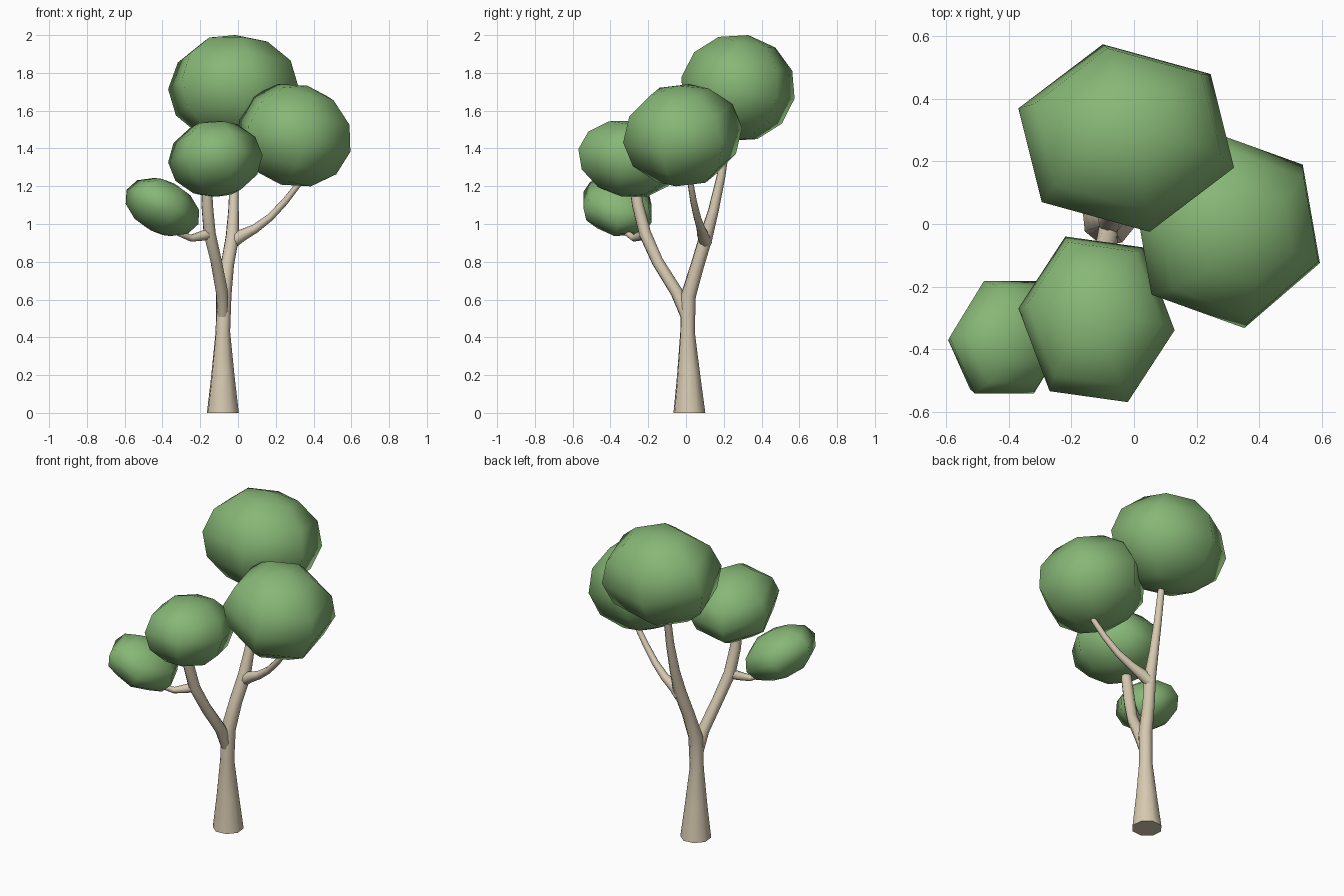
import bpy, bmesh
from math import sin, cos, pi, sqrt
from mathutils import Vector

if "Cube" in bpy.data.objects:
    bpy.data.objects.remove(bpy.data.objects["Cube"])


def material(name, rgb):
    m = bpy.data.materials.new(name)
    m.diffuse_color = (*rgb, 1)
    m.use_nodes = True
    m.node_tree.nodes["Principled BSDF"].inputs["Base Color"].default_value = m.diffuse_color
    return m


LEAF = material("leaf_green", (0.24, 0.47, 0.18))
BARK = material("bark_beige", (0.68, 0.59, 0.44))


def loft(name, rings, start, end, mat):
    """Skin a stack of rings; start/end are optional pole points, otherwise flat caps."""
    bm = bmesh.new()
    rows = [[bm.verts.new(p) for p in r] for r in rings]
    n = len(rows[0])
    for a, b in zip(rows, rows[1:]):
        for i in range(n):
            j = (i + 1) % n
            bm.faces.new((a[i], a[j], b[j], b[i]))
    for row, pole in ((rows[0], start), (rows[-1], end)):
        if pole is None:
            bm.faces.new(row)
        else:
            v = bm.verts.new(pole)
            for i in range(n):
                bm.faces.new((row[i], row[(i + 1) % n], v))
    bmesh.ops.recalc_face_normals(bm, faces=bm.faces)
    for f in bm.faces:
        f.smooth = len(f.verts) <= 4
    me = bpy.data.meshes.new(name)
    bm.to_mesh(me)
    bm.free()
    me.materials.append(mat)
    ob = bpy.data.objects.new(name, me)
    bpy.context.collection.objects.link(ob)
    return ob


def foliage(name, center, p0, p1, pole):
    """Tilted six-sided ellipsoid: two neighbouring equator corners (x, y) and its pole."""
    c, w = Vector(center), Vector(pole)
    p, q = (Vector((x, y, -(w.x * x + w.y * y) / w.z)) for x, y in (p0, p1))
    b = (q - p / 2) / (sqrt(3) / 2)
    rings = []
    for k in range(-2, 3):
        lat = k * pi / 6
        rings.append([c + w * sin(lat) + (p * cos(i * pi / 3) + b * sin(i * pi / 3)) * cos(lat)
                      for i in range(6)])
    loft(name, rings, c - w, c + w, LEAF)


def limb(name, pts, sides=8, flat_start=False):
    """Tapered tube through (x, y, z, radius) points."""
    P = [Vector(p[:3]) for p in pts]
    rings, ref = [], Vector((0.3, 1, 0.1))
    for i, p in enumerate(P):
        t = (P[min(i + 1, len(P) - 1)] - P[max(i - 1, 0)]).normalized()
        if i == 0 and flat_start:
            t = Vector((0, 0, 1))
        u = (ref - t * ref.dot(t)).normalized()
        v = t.cross(u)
        ref = u
        rings.append([p + (u * cos(2 * pi * k / sides) + v * sin(2 * pi * k / sides)) * pts[i][3]
                      for k in range(sides)])
    loft(name, rings, None, None, BARK)


# Trunk continuing into the rear bough
limb("trunk", [(-0.08, 0.018, 0, 0.088), (-0.08, 0.014, 0.2, 0.064), (-0.08, 0.008, 0.43, 0.040),
               (-0.075, 0.012, 0.62, 0.042), (-0.057, 0.06, 0.78, 0.037), (-0.03, 0.105, 0.93, 0.037),
               (-0.024, 0.145, 1.07, 0.029), (-0.02, 0.185, 1.25, 0.024), (-0.02, 0.225, 1.5, 0.02)],
     flat_start=True)
# Front bough
limb("front_bough", [(-0.08, 0.005, 0.5, 0.03), (-0.085, -0.05, 0.64, 0.034), (-0.115, -0.15, 0.8, 0.032),
                     (-0.15, -0.217, 0.95, 0.034), (-0.163, -0.255, 1.1, 0.032), (-0.165, -0.285, 1.28, 0.027)])
# Side branches
limb("left_branch", [(-0.14, -0.21, 0.955, 0.03), (-0.19, -0.24, 0.937, 0.026), (-0.25, -0.275, 0.925, 0.019),
                     (-0.31, -0.31, 0.95, 0.017), (-0.36, -0.34, 1.02, 0.015)])
limb("right_branch", [(-0.035, 0.105, 0.90, 0.034), (0.02, 0.09, 0.94, 0.032), (0.09, 0.08, 0.975, 0.024),
                      (0.17, 0.06, 1.035, 0.02), (0.25, 0.04, 1.12, 0.018), (0.32, 0.025, 1.21, 0.016),
                      (0.36, 0.01, 1.31, 0.014)])

# Foliage clumps
foliage("top_foliage", (-0.025, 0.275, 1.72), (0.345, -0.095), (0.27, 0.205), (0.01, 0.055, 0.28))
foliage("right_foliage", (0.298, -0.018, 1.47), (0.297, -0.107), (0.242, 0.208), (0.07, -0.02, 0.262))
foliage("front_foliage", (-0.12, -0.305, 1.345), (0.25, -0.035), (0.15, 0.23), (-0.01, 0.035, 0.2))
foliage("left_foliage", (-0.40, -0.362, 1.09), (0.19, 0.0), (0.11, 0.18), (0.06, 0.02, 0.125))
